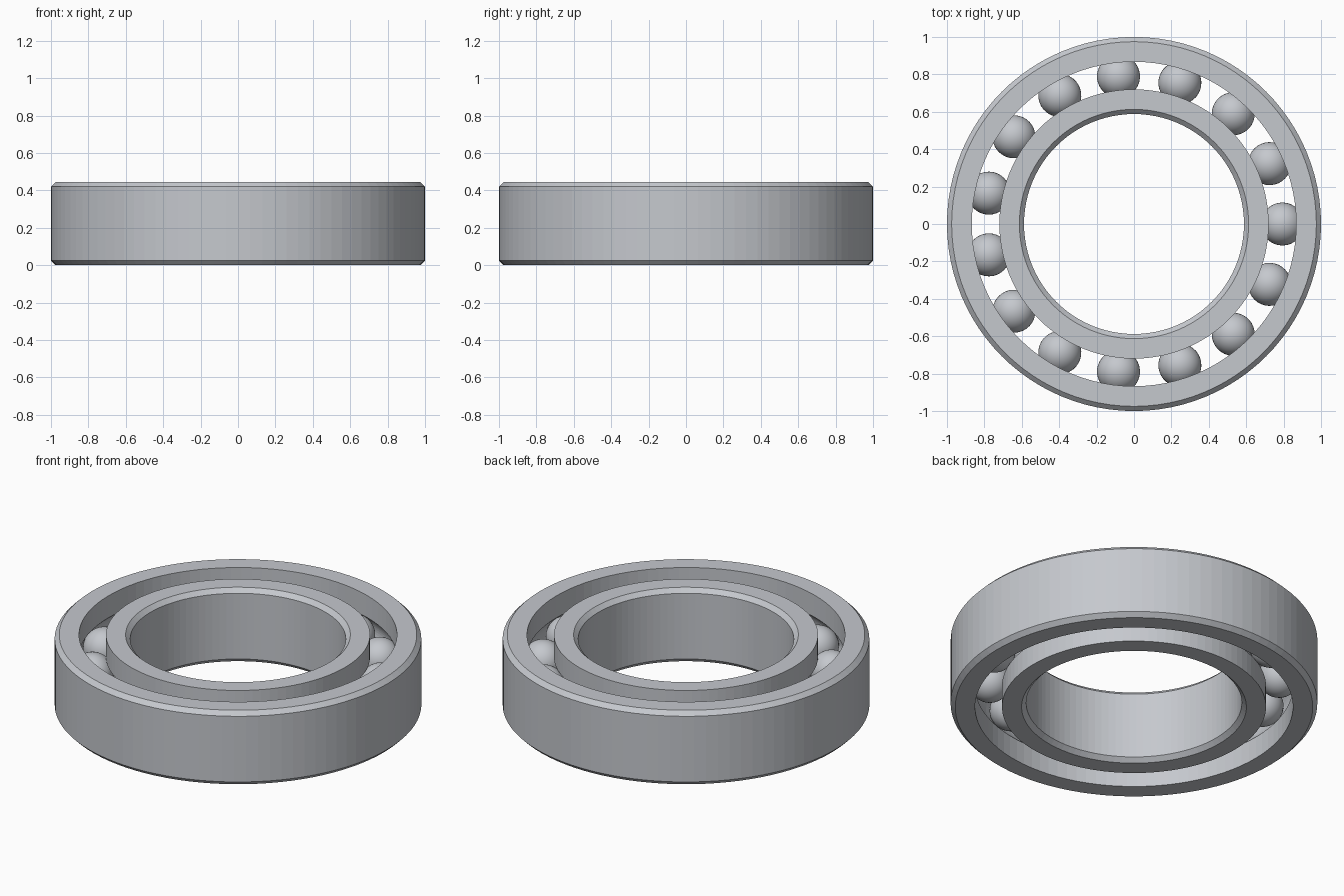
import bpy
import bmesh
from math import pi, sin, cos, acos, radians
from mathutils import Matrix

old = bpy.data.objects.get("Cube")
if old:
    bpy.data.objects.remove(old, do_unlink=True)

HEIGHT = 0.445
MID = HEIGHT / 2
CHAMFER = 0.025
OUTER, OUTER_LIP = 1.0, 0.867     # outer ring radii
INNER_LIP, BORE = 0.72, 0.588     # inner ring radii
PITCH = (OUTER_LIP + INNER_LIP) / 2
BALL = 0.115
BALL_COUNT = 15
SEGMENTS = 96

steel = bpy.data.materials.new("polished_steel")
steel.use_nodes = True
colour = (0.56, 0.58, 0.615, 1)
steel.diffuse_color = colour
steel.node_tree.nodes["Principled BSDF"].inputs["Base Color"].default_value = colour


def finish(name, bm):
    bmesh.ops.recalc_face_normals(bm, faces=bm.faces)
    mesh = bpy.data.meshes.new(name)
    bm.to_mesh(mesh)
    bm.free()
    mesh.materials.append(steel)
    obj = bpy.data.objects.new(name, mesh)
    bpy.context.collection.objects.link(obj)
    return obj


def ring(name, wall, lip):
    """Lathe a ring: chamfered wall on one side, ball groove on the other."""
    side = 1 if wall > lip else -1
    edge = wall - side * CHAMFER
    profile = [(lip, 0), (edge, 0), (wall, CHAMFER),
               (wall, HEIGHT - CHAMFER), (edge, HEIGHT), (lip, HEIGHT)]
    # Circular raceway following the balls
    reach = BALL + 0.001
    half = acos(abs(lip - PITCH) / reach)
    steps = 14
    for i in range(steps + 1):
        a = half * (1 - 2 * i / steps)
        profile.append((PITCH + side * reach * cos(a), MID + reach * sin(a)))

    bm = bmesh.new()
    verts = [bm.verts.new((r, 0, z)) for r, z in profile]
    edges = [bm.edges.new((v, verts[i - 1])) for i, v in enumerate(verts)]
    bmesh.ops.spin(bm, geom=verts + edges, cent=(0, 0, 0), axis=(0, 0, 1),
                   angle=2 * pi, steps=SEGMENTS, use_merge=True)
    bmesh.ops.remove_doubles(bm, verts=bm.verts, dist=0.0001)
    return finish(name, bm)


# Outer and inner races
ring("outer_ring", OUTER, OUTER_LIP)
ring("inner_ring", BORE, INNER_LIP)

# Balls evenly spaced in the raceway
for i in range(BALL_COUNT):
    turn = Matrix.Rotation(2 * pi * i / BALL_COUNT, 4, "Z")
    bm = bmesh.new()
    bmesh.ops.create_uvsphere(bm, u_segments=32, v_segments=20, radius=BALL,
                              matrix=turn @ Matrix.Translation((PITCH, 0, MID)))
    ball = finish(f"ball_{i + 1}", bm)
    ball.data.shade_smooth()
